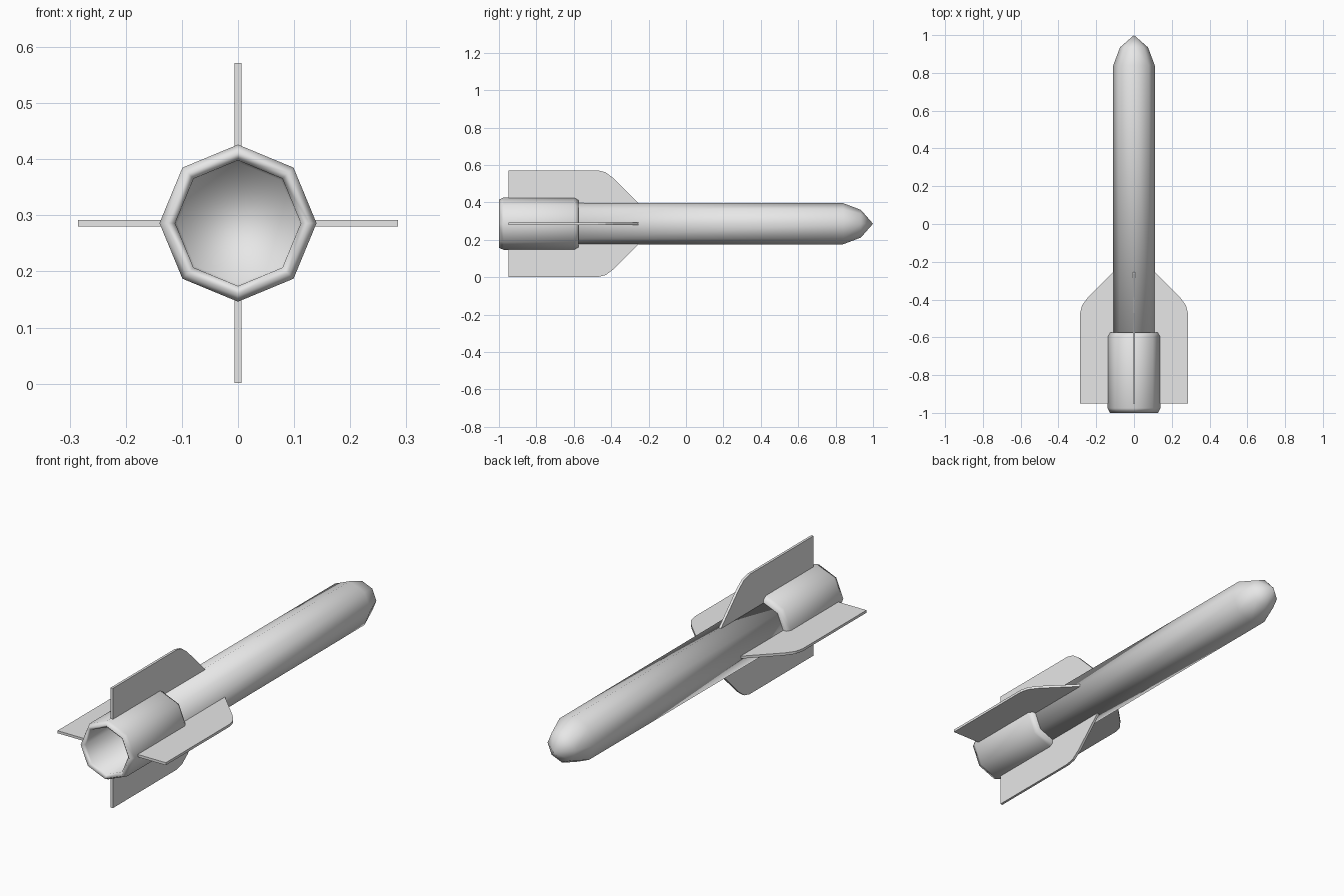
import bpy, bmesh, math
from mathutils import Matrix

if "Cube" in bpy.data.objects:
    bpy.data.objects.remove(bpy.data.objects["Cube"], do_unlink=True)

AXIS_Z = 0.286
SIDES = 8

grey = bpy.data.materials.new("plain grey")
grey.use_nodes = True
grey.diffuse_color = (0.8, 0.8, 0.8, 1)
grey.node_tree.nodes["Principled BSDF"].inputs["Base Color"].default_value = (0.8, 0.8, 0.8, 1)


def finish(name, bm, smooth):
    bmesh.ops.recalc_face_normals(bm, faces=bm.faces)
    for f in bm.faces:
        f.smooth = smooth
    mesh = bpy.data.meshes.new(name)
    bm.to_mesh(mesh)
    bm.free()
    mesh.materials.append(grey)
    obj = bpy.data.objects.new(name, mesh)
    obj.location.z = AXIS_Z
    bpy.context.collection.objects.link(obj)
    return obj


def lathe(name, profile):
    """Revolve (y, radius) points around the long axis and close both ends."""
    bm = bmesh.new()
    rings = []
    for y, r in profile:
        angles = [math.tau * i / SIDES for i in range(SIDES)]
        rings.append([bm.verts.new((r * math.cos(a), y, r * math.sin(a))) for a in angles])
    for a, b in zip(rings, rings[1:]):
        for i in range(SIDES):
            j = (i + 1) % SIDES
            bm.faces.new((a[i], a[j], b[j], b[i]))
    bm.faces.new(rings[0])
    bm.faces.new(rings[-1])
    bmesh.ops.remove_doubles(bm, verts=bm.verts, dist=0.0005)
    return finish(name, bm, True)


def fin(name, angle):
    """Flat clipped plate pointing away from the long axis."""
    outline = [(-0.95, 0.09), (-0.95, 0.285), (-0.47, 0.285), (-0.43, 0.275),
               (-0.39, 0.245), (-0.255, 0.11), (-0.255, 0.09)]
    half = 0.006
    bm = bmesh.new()
    # Keep the root outside the hollow of the tail sleeve
    outline[0] = (-0.95, 0.125)
    outline.insert(len(outline), (-0.59, 0.09))
    outline.insert(len(outline), (-0.59, 0.125))
    face = bm.faces.new([bm.verts.new((-half, y, r)) for y, r in outline])
    out = bmesh.ops.extrude_face_region(bm, geom=[face])
    moved = [v for v in out["geom"] if isinstance(v, bmesh.types.BMVert)]
    bmesh.ops.translate(bm, verts=moved, vec=(2 * half, 0, 0))
    bmesh.ops.rotate(bm, verts=bm.verts, cent=(0, 0, 0),
                     matrix=Matrix.Rotation(angle, 3, 'Y'))
    return finish(name, bm, False)


# Long body with a pointed nose
lathe("body", [(-0.6, 0.112), (0.84, 0.11), (0.935, 0.074), (1.0, 0.0)])

# Tail sleeve with softened rims and a hollow rear
lathe("tail_nozzle", [(-0.575, 0.1), (-0.575, 0.128), (-0.595, 0.14),
                      (-0.975, 0.14), (-1.0, 0.128), (-0.985, 0.112),
                      (-0.62, 0.108)])

# Four fins around the tail
for i, side in enumerate(("top", "left", "bottom", "right")):
    fin(side + "_fin", i * math.pi / 2)
